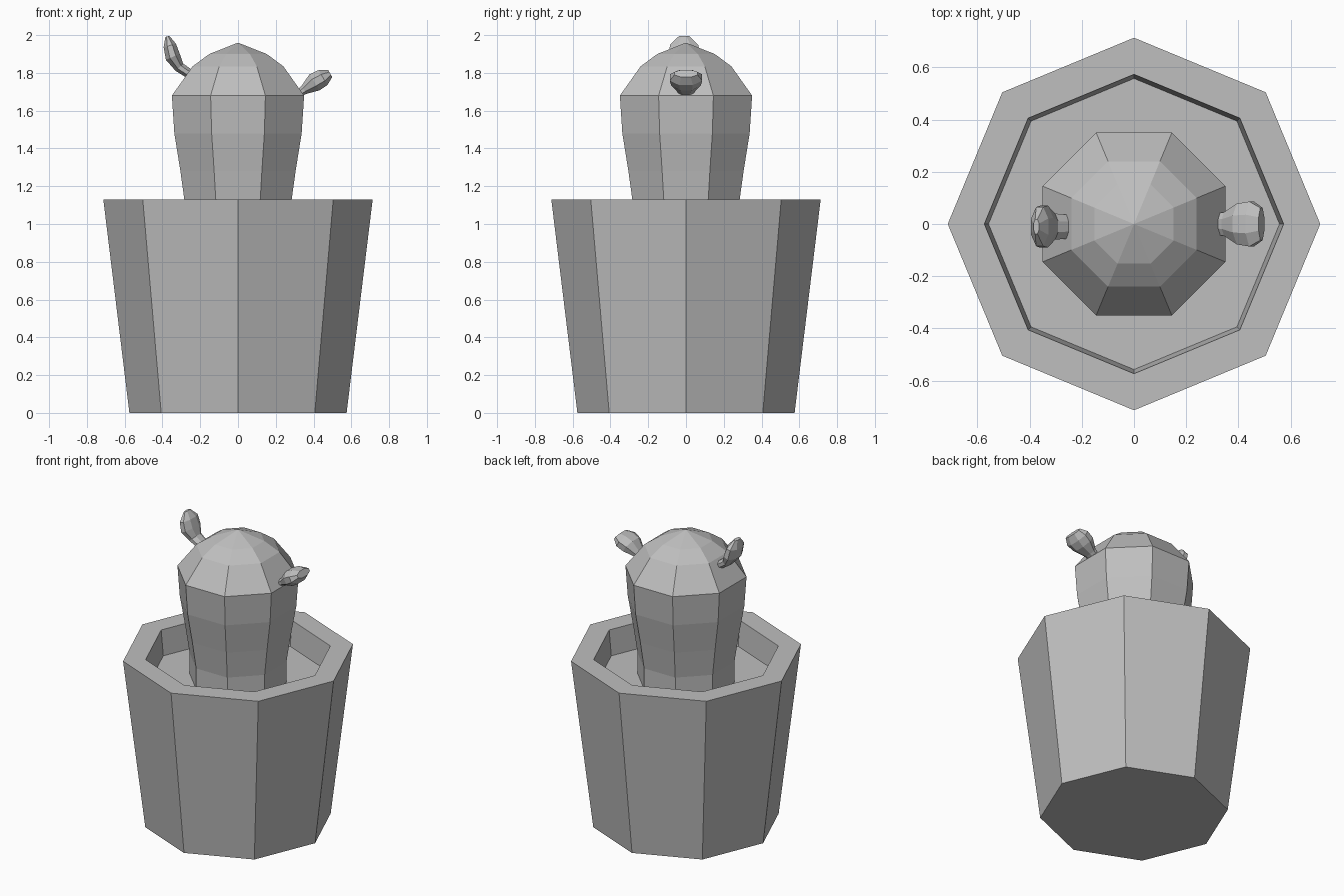
import bpy, bmesh, math
from mathutils import Vector

cube = bpy.data.objects.get("Cube")
if cube:
    bpy.data.objects.remove(cube, do_unlink=True)

# One plain grey for everything
GREY = (0.52, 0.52, 0.52, 1)
grey = bpy.data.materials.new("plain grey")
grey.use_nodes = True
grey.diffuse_color = GREY
grey.node_tree.nodes["Principled BSDF"].inputs["Base Color"].default_value = GREY

SIDES = 8


def loft(name, rings):
    """Skin a list of vertex rings and cap both ends; flat shaded."""
    bm = bmesh.new()
    loops = [[bm.verts.new(p) for p in ring] for ring in rings]
    for a, b in zip(loops, loops[1:]):
        for i in range(SIDES):
            j = (i + 1) % SIDES
            bm.faces.new((a[i], a[j], b[j], b[i]))
    bm.faces.new(loops[0])
    bm.faces.new(loops[-1])
    bmesh.ops.remove_doubles(bm, verts=bm.verts, dist=0.0005)
    bmesh.ops.recalc_face_normals(bm, faces=bm.faces)
    mesh = bpy.data.meshes.new(name)
    bm.to_mesh(mesh)
    bm.free()
    mesh.materials.append(grey)
    obj = bpy.data.objects.new(name, mesh)
    bpy.context.collection.objects.link(obj)
    return obj


def turned_rings(profile, phase):
    """Octagonal rings about z from (radius, height) pairs."""
    angles = [phase + math.tau * i / SIDES for i in range(SIDES)]
    return [[(r * math.cos(a), r * math.sin(a), z) for a in angles]
            for r, z in profile]


def paddle(name, stations, y_shift=0.0):
    """Flattened pad along a path of (x, z, half width, half thickness)."""
    centres = [Vector((x, y_shift, z)) for x, z, _, _ in stations]
    rings = []
    for i, (_, _, width, thick) in enumerate(stations):
        path = centres[min(i + 1, len(centres) - 1)] - centres[max(i - 1, 0)]
        across = Vector((0, 1, 0))
        up = path.normalized().cross(across)
        ring = []
        for k in range(SIDES):
            a = math.tau * (k + 0.5) / SIDES
            grow = 1 / math.cos(math.pi / SIDES)
            ring.append(centres[i] + grow * (across * width * math.cos(a)
                                             + up * thick * math.sin(a)))
        rings.append(ring)
    return loft(name, rings)


# Tapered pot with a thick rim and a recessed soil surface
loft("pot", turned_rings([(0.575, 0), (0.713, 1.13), (0.573, 1.13),
                          (0.557, 0.96)], 0))

# Cactus body: half widths across the flats, closing to a point
body = [(0.28, 0.96), (0.28, 1.10), (0.305, 1.28), (0.337, 1.48),
        (0.35, 1.68), (0.24, 1.835), (0.152, 1.90), (0.0001, 1.96)]
flat = math.cos(math.pi / SIDES)
loft("cactus_body", turned_rings([(r / flat, z) for r, z in body],
                                 math.pi / SIDES))

# Two small side pads
paddle("left_pad", [(0.31, 1.685, 0.04, 0.018), (0.35, 1.71, 0.045, 0.025),
                    (0.405, 1.75, 0.078, 0.05), (0.45, 1.775, 0.086, 0.046),
                    (0.488, 1.797, 0.062, 0.022)])
paddle("right_pad", [(-0.25, 1.79, 0.045, 0.025), (-0.31, 1.83, 0.05, 0.028),
                     (-0.345, 1.885, 0.08, 0.04), (-0.361, 1.945, 0.075, 0.034),
                     (-0.374, 1.993, 0.028, 0.011)], -0.01)
